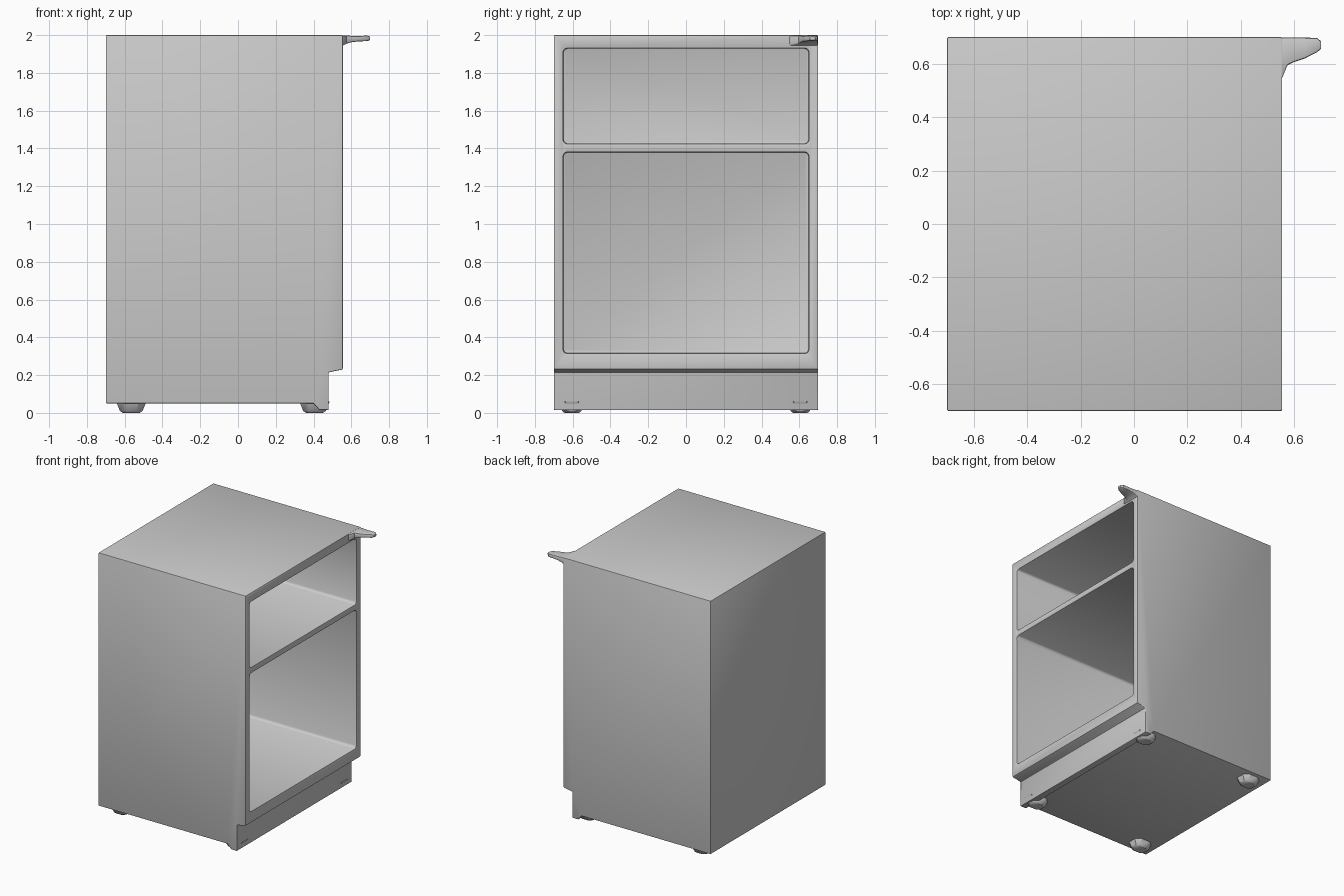
import bpy, bmesh

if "Cube" in bpy.data.objects:
    bpy.data.objects.remove(bpy.data.objects["Cube"])


def finish(obj, bevel=0.0, segments=2):
    bpy.ops.object.select_all(action='DESELECT')
    obj.select_set(True)
    bpy.context.view_layer.objects.active = obj
    if bevel:
        m = obj.modifiers.new("soft_edges", 'BEVEL')
        m.width, m.segments, m.limit_method = bevel, segments, 'ANGLE'
        m.angle_limit = 0.6
        bpy.ops.object.modifier_apply(modifier=m.name)
    bpy.ops.object.shade_smooth_by_angle(angle=0.6)


def loft(name, rings):
    """Skin a list of closed rings and cap both ends."""
    bm = bmesh.new()
    vs = [[bm.verts.new(p) for p in ring] for ring in rings]
    for a, b in zip(vs, vs[1:]):
        for i in range(len(a)):
            j = (i + 1) % len(a)
            bm.faces.new((a[i], a[j], b[j], b[i]))
    bm.faces.new(vs[0][::-1])
    bm.faces.new(vs[-1])
    bmesh.ops.recalc_face_normals(bm, faces=bm.faces)
    mesh = bpy.data.meshes.new(name)
    bm.to_mesh(mesh)
    bm.free()
    obj = bpy.data.objects.new(name, mesh)
    bpy.context.collection.objects.link(obj)
    return obj


def rect_ring(x, y0, y1, z0, z1):
    return [(x, y0, z0), (x, y1, z0), (x, y1, z1), (x, y0, z1)]


def round_rect(x, y0, y1, z0, z1, c):
    # rectangle with softened corners
    k = c * 0.29
    return [(x, y0 + c, z0), (x, y1 - c, z0), (x, y1 - k, z0 + k), (x, y1, z0 + c),
            (x, y1, z1 - c), (x, y1 - k, z1 - k), (x, y1 - c, z1), (x, y0 + c, z1),
            (x, y0 + k, z1 - k), (x, y0, z1 - c), (x, y0, z0 + c), (x, y0 + k, z0 + k)]


# Cabinet body: side profile with the recessed plinth, extruded across y
profile = [(-0.70, 0.05), (0.40, 0.05), (0.43, 0.015), (0.48, 0.015),
           (0.48, 0.215), (0.555, 0.23), (0.555, 2.0), (-0.70, 2.0)]
body = loft("cabinet_body", [[(x, y, z) for x, z in profile] for y in (-0.7, 0.7)])

# Two open compartments cut in from the +x face
bpy.context.view_layer.objects.active = body
for name, z0, z1 in (("lower_compartment", 0.315, 1.38), ("upper_compartment", 1.425, 1.93)):
    cutter = loft(name + "_cutter", [round_rect(x, -0.65, 0.65, z0, z1, 0.02)
                                     for x in (-0.65, 0.8)])
    cutter.hide_render = True
    m = body.modifiers.new(name, 'BOOLEAN')
    m.operation, m.solver, m.object = 'DIFFERENCE', 'EXACT', cutter
    bpy.ops.object.modifier_apply(modifier=m.name)
    bpy.data.objects.remove(cutter)
finish(body, 0.012)

# Feet: tapered pads under each corner
for x, x_name in ((-0.565, "back"), (0.405, "front")):
    for y, y_name in ((-0.605, "left"), (0.605, "right")):
        rings = []
        for z, s in ((0.0, 0.045), (0.01, 0.06), (0.06, 0.08)):
            c = s * 0.5
            rings.append([(x + a, y + b * 0.85, z) for a, b in
                          ((-s, -c), (-c, -s), (c, -s), (s, -c),
                           (s, c), (c, s), (-c, s), (-s, c))])
        finish(loft(x_name + "_" + y_name + "_foot", rings))

# Pull tab at the top corner, flaring into the body
tab = [(0.53, 0.53, 0.698, 1.93, 1.998), (0.556, 0.55, 0.698, 1.945, 1.998),
       (0.575, 0.595, 0.698, 1.955, 1.998), (0.60, 0.607, 0.698, 1.962, 1.996),
       (0.64, 0.62, 0.698, 1.967, 1.996), (0.685, 0.643, 0.697, 1.968, 1.997),
       (0.70, 0.655, 0.685, 1.974, 1.992)]
handle = loft("corner_handle", [round_rect(*r, 0.008) for r in tab])
finish(handle)
